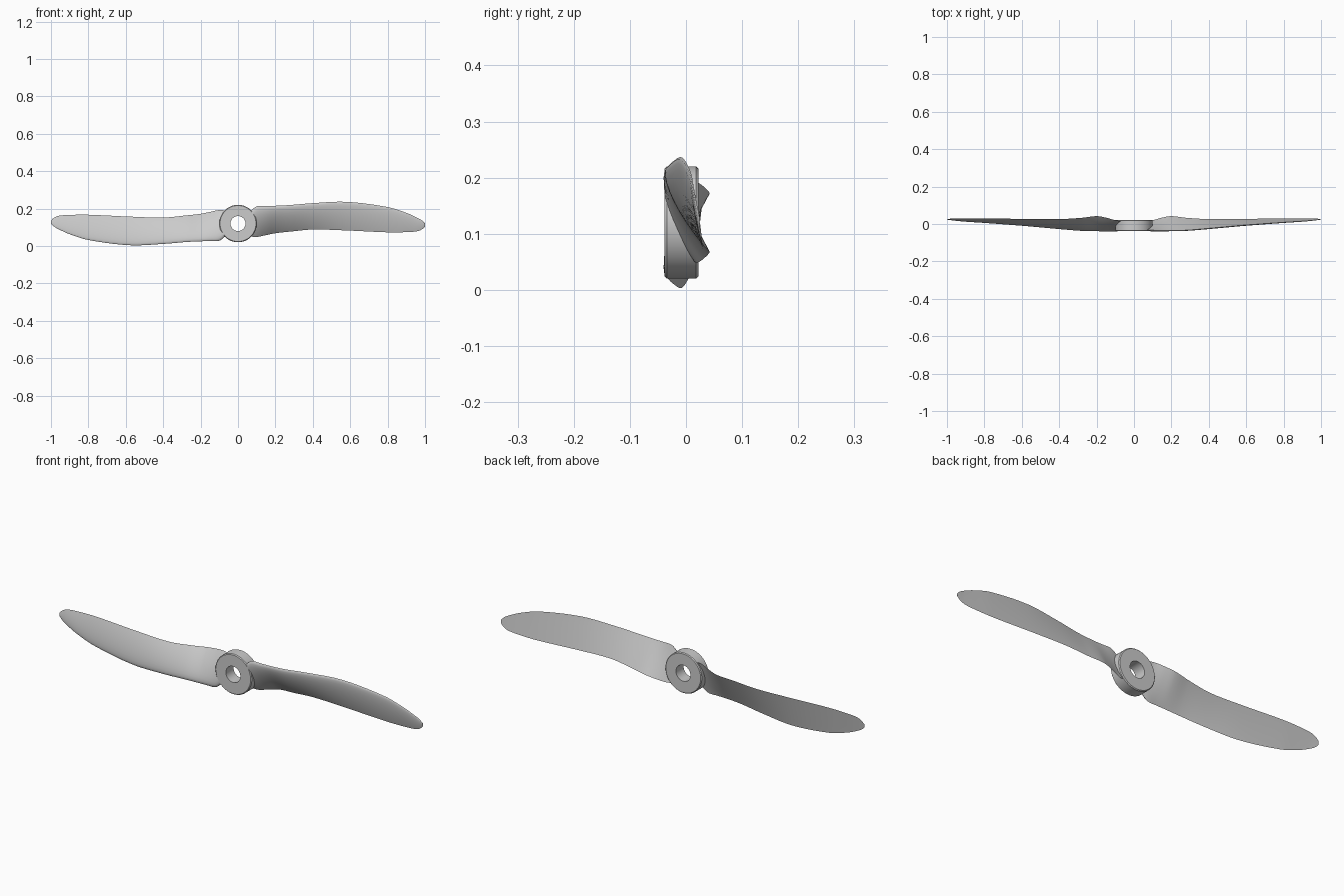
import bpy, bmesh, math

if "Cube" in bpy.data.objects:
    bpy.data.objects.remove(bpy.data.objects["Cube"])

CZ = 0.12  # height of the rotation axis

# Blade stations: x, leading edge (y, z), trailing edge (y, z), thickness
STATIONS = [
    (0.07, -0.030, 0.190, 0.015, 0.050, 0.030),
    (0.10, -0.033, 0.212, 0.020, 0.048, 0.030),
    (0.15, -0.035, 0.214, 0.034, 0.058, 0.029),
    (0.20, -0.035, 0.215, 0.042, 0.068, 0.027),
    (0.28, -0.033, 0.219, 0.033, 0.077, 0.025),
    (0.40, -0.023, 0.229, 0.026, 0.088, 0.022),
    (0.58, -0.007, 0.236, 0.027, 0.083, 0.018),
    (0.80, 0.009, 0.208, 0.030, 0.073, 0.013),
    (0.90, 0.015, 0.177, 0.030, 0.074, 0.010),
    (0.96, 0.020, 0.150, 0.029, 0.079, 0.007),
    (0.985, 0.023, 0.135, 0.028, 0.090, 0.005),
    (1.00, 0.025, 0.120, 0.027, 0.104, 0.003),
]


def spline(rows, steps):
    """Smooth non-uniform Hermite interpolation through the stations."""
    n = len(rows)

    def slope(i, k):
        a, b = rows[max(i - 1, 0)], rows[min(i + 1, n - 1)]
        return (b[k] - a[k]) / (b[0] - a[0])

    out = []
    for i in range(n - 1):
        a, b = rows[i], rows[i + 1]
        h = b[0] - a[0]
        for s in range(steps):
            t = s / steps
            row = [a[0] + h * t]
            for k in range(1, 6):
                row.append((2*t**3 - 3*t*t + 1) * a[k] + (t**3 - 2*t*t + t) * h * slope(i, k)
                           + (3*t*t - 2*t**3) * b[k] + (t**3 - t*t) * h * slope(i + 1, k))
            out.append(row)
    return out + [list(rows[-1])]


def section(row, m=12):
    """Airfoil loop: convex front face, nearly flat back face."""
    x, ly, lz, ty, tz, th = row
    dy, dz = ty - ly, tz - lz
    length = math.hypot(dy, dz)
    ny, nz = dz / length, -dy / length  # normal pointing to the front

    def point(u, side):
        shape = 2.2 * (math.sqrt(u) * 0.97 - 0.35 * u - 0.62 * u * u)
        off = th * (0.72 * shape if side else 0.02 * shape)
        return (x, ly + dy * u + ny * off, lz + dz * u + nz * off)

    us = [(1 - math.cos(math.pi * i / m)) / 2 for i in range(m + 1)]
    return [point(u, True) for u in us] + [point(u, False) for u in us[-2:0:-1]]


def finish(name, bm):
    bmesh.ops.recalc_face_normals(bm, faces=bm.faces)
    me = bpy.data.meshes.new(name)
    bm.to_mesh(me)
    bm.free()
    ob = bpy.data.objects.new(name, me)
    bpy.context.collection.objects.link(ob)
    bpy.ops.object.select_all(action='DESELECT')
    ob.select_set(True)
    bpy.context.view_layer.objects.active = ob
    bpy.ops.object.shade_smooth_by_angle(angle=math.radians(35))
    return ob


def make_blade(name, sign):
    # sign -1 turns the blade half a turn about the hub axis
    bm = bmesh.new()
    loops = [[bm.verts.new((sign * x, y, CZ + sign * (z - CZ))) for x, y, z in section(r)]
             for r in spline(STATIONS, 5)]
    for a, b in zip(loops, loops[1:]):
        for i in range(len(a)):
            j = (i + 1) % len(a)
            bm.faces.new((a[i], a[j], b[j], b[i]))
    bm.faces.new(loops[0])
    bm.faces.new(loops[-1])
    finish(name, bm)


def make_hub():
    # Ring profile (radius, y) with small chamfers, spun about the axis
    prof = [(0.04, -0.038), (0.096, -0.038), (0.1, -0.034),
            (0.1, 0.018), (0.096, 0.022), (0.04, 0.022)]
    n = 64
    bm = bmesh.new()
    rings = []
    for k in range(n):
        a = 2 * math.pi * k / n
        rings.append([bm.verts.new((r * math.cos(a), y, CZ + r * math.sin(a))) for r, y in prof])
    for k in range(n):
        a, b = rings[k], rings[(k + 1) % n]
        for i in range(len(prof)):
            j = (i + 1) % len(prof)
            bm.faces.new((a[i], a[j], b[j], b[i]))
    finish("hub", bm)


make_hub()
make_blade("blade_right", 1)
make_blade("blade_left", -1)
